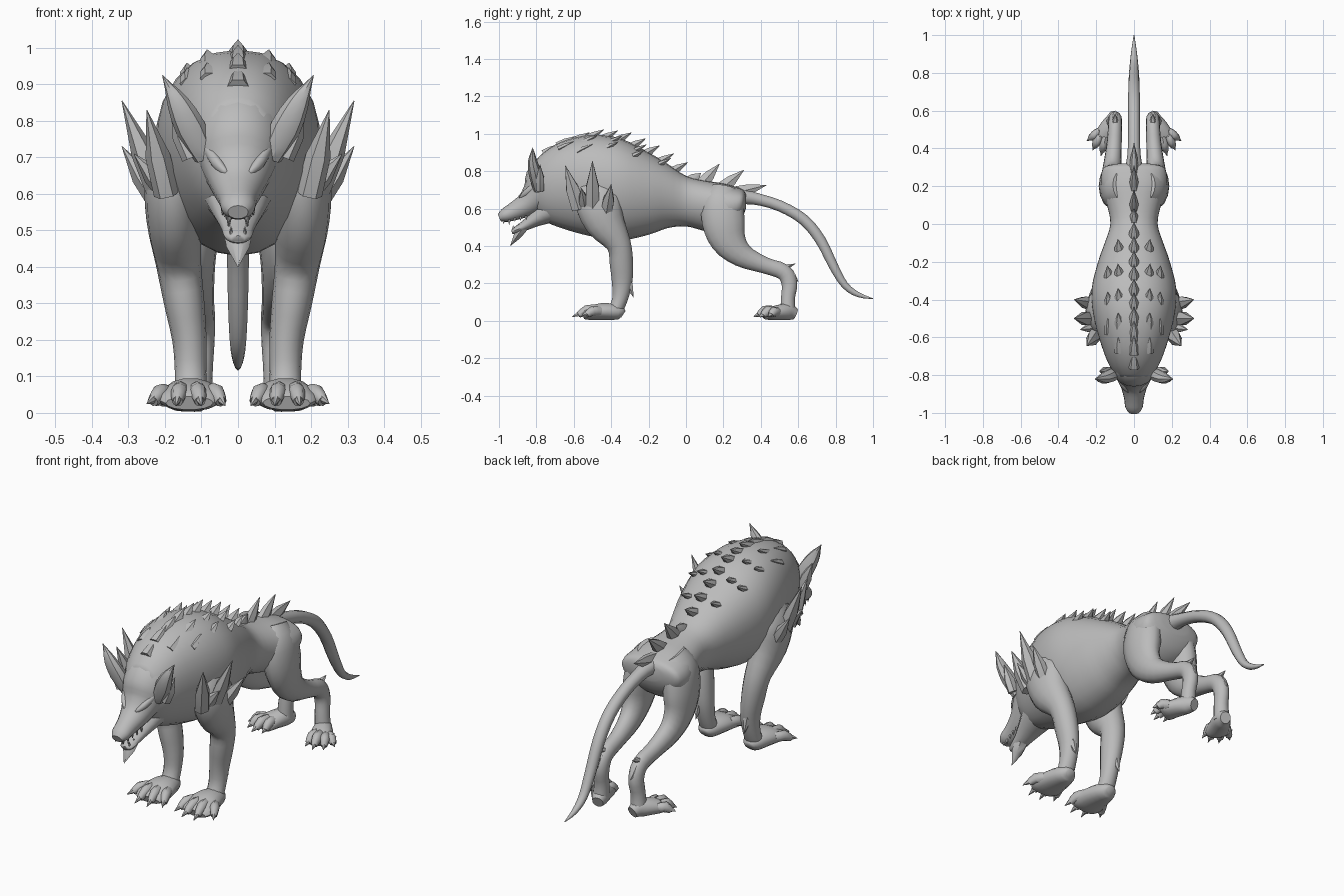
import bpy, bmesh, math
from mathutils import Vector

hide = bpy.data.materials.new("grey hide")
hide.diffuse_color = (0.5, 0.5, 0.5, 1)


def spline(rows, steps):
    """Catmull-Rom interpolation of section rows."""
    out = []
    for i in range(len(rows) - 1):
        p0, p1 = rows[max(i - 1, 0)], rows[i]
        p2, p3 = rows[i + 1], rows[min(i + 2, len(rows) - 1)]
        for k in range(steps):
            t = k / steps
            out.append([0.5 * (2 * b + (c - a) * t + (2 * a - 5 * b + 4 * c - d) * t * t
                               + (3 * b - a - 3 * c + d) * t ** 3)
                        for a, b, c, d in zip(p0, p1, p2, p3)])
    return out + [list(rows[-1])]


def add_tube(bm, rows, n=14, steps=3, power=2.0, axis=None, egg=0.0):
    """Loft rows of (x, y, z, half width, half depth); egg narrows the underside."""
    rows = spline(rows, steps) if steps > 1 else rows
    pts = [Vector(r[:3]) for r in rows]
    rings = []
    for i, r in enumerate(rows):
        t = axis or (pts[min(i + 1, len(pts) - 1)] - pts[max(i - 1, 0)]).normalized()
        side = Vector((1, 0, 0))
        side = (side - t * side.dot(t)).normalized()
        up = t.cross(side)
        ring = []
        for k in range(n):
            c, s = math.cos(2 * math.pi * k / n), math.sin(2 * math.pi * k / n)
            u = math.copysign(abs(c) ** (2 / power), c) * r[3] * (1 - egg * s)
            v = math.copysign(abs(s) ** (2 / power), s) * r[4]
            ring.append(bm.verts.new(pts[i] + side * u + up * v))
        rings.append(ring)
    for a, b in zip(rings, rings[1:]):
        for k in range(n):
            bm.faces.new((a[k], a[(k + 1) % n], b[(k + 1) % n], b[k]))
    bm.faces.new(rings[0])
    bm.faces.new(rings[-1])


def add_spike(bm, base, tip, a, b, bulge=0.8):
    """Pointed blade with a half width a and half depth b."""
    base, tip = Vector(base), Vector(tip)
    mid = base.lerp(tip, 0.45)
    add_tube(bm, [(*base, a, b), (*mid, a * bulge, b * bulge), (*tip, 0.001, 0.001)], 6, 1)


def finish(name, bm, mirror=False, angle=50):
    bmesh.ops.recalc_face_normals(bm, faces=bm.faces[:])
    me = bpy.data.meshes.new(name)
    bm.to_mesh(me)
    bm.free()
    ob = bpy.data.objects.new(name, me)
    bpy.context.collection.objects.link(ob)
    me.materials.append(hide)
    if mirror:
        ob.modifiers.new("mirror", 'MIRROR').use_mirror_merge = False
    bpy.ops.object.select_all(action='DESELECT')
    ob.select_set(True)
    bpy.context.view_layer.objects.active = ob
    bpy.ops.object.shade_smooth_by_angle(angle=math.radians(angle))


# Torso: y, belly height, back height, half width
BODY = [(-.81, .58, .85, .09), (-.75, .53, .91, .13), (-.65, .49, .965, .17),
        (-.5, .45, .995, .212), (-.35, .43, .975, .225), (-.2, .46, .90, .19),
        (-.1, .495, .84, .155), (0, .505, .775, .125), (.1, .48, .75, .143),
        (.2, .47, .735, .173), (.27, .51, .715, .172), (.305, .56, .70, .15),
        (.32, .60, .68, .08)]
POWER = 2.1
bm = bmesh.new()
add_tube(bm, [(0, y, (b + t) / 2, w, (t - b) / 2) for y, b, t, w in BODY],
         24, 3, POWER, Vector((0, 1, 0)), 0.1)
finish("torso", bm)


def back_height(x, y):
    """Height of the back above the point x, y."""
    for p, q in zip(BODY, BODY[1:]):
        if p[0] <= y <= q[0]:
            f = (y - p[0]) / (q[0] - p[0])
            _, b, t, w = [m + (n - m) * f for m, n in zip(p, q)]
            return (b + t) / 2 + (t - b) / 2 * max(0, 1 - abs(x / w) ** POWER) ** (1 / POWER)
    return .7


# Head and snout
bm = bmesh.new()
add_tube(bm, [(0, -.66, .76, .15, .16), (0, -.74, .735, .125, .135), (0, -.79, .675, .102, .095),
              (0, -.85, .622, .074, .066), (0, -.92, .585, .053, .049),
              (0, -.97, .563, .046, .037), (0, -.998, .55, .028, .02)], 16)
finish("head", bm)

# Lower jaw with pointed chin
bm = bmesh.new()
add_tube(bm, [(0, -.72, .60, .10, .08), (0, -.80, .548, .07, .045), (0, -.86, .51, .048, .028),
              (0, -.915, .482, .036, .018), (0, -.932, .476, .02, .01)], 12)
add_spike(bm, (0, -.87, .50), (0, -.94, .40), .04, .03)
finish("lower_jaw", bm)

# Teeth along both jaws
bm = bmesh.new()
for i in range(5):
    y, x = -.975 + i * .03, .022 + i * .005
    size = .035 if i == 1 else .022
    add_spike(bm, (x, y, .540 + i * .006), (x, y, .540 + i * .006 - size), .005, .007)
    add_spike(bm, (x - .003, y + .055, .485 + i * .011), (x - .003, y + .05, .51 + i * .009), .005, .007)
finish("teeth", bm, True)

# Brow ridges, mostly sunk into the head
bm = bmesh.new()
add_tube(bm, [(.03, -.885, .655, .008, .010), (.058, -.853, .685, .016, .018),
              (.09, -.79, .735, .012, .018)], 8)
finish("brow", bm, True, 80)

# Ears
bm = bmesh.new()
add_tube(bm, [(.09, -.785, .70, .03, .03), (.13, -.805, .78, .042, .035),
              (.165, -.82, .85, .03, .026), (.19, -.82, .895, .012, .012),
              (.207, -.82, .925, .001, .001)], 8, 2)
add_spike(bm, (.125, -.78, .70), (.183, -.78, .835), .03, .025, 1.0)
finish("ear", bm, True, 40)

# Front legs
bm = bmesh.new()
add_tube(bm, [(.13, -.46, .76, .05, .09), (.172, -.47, .65, .078, .125), (.175, -.435, .53, .076, .11),
              (.163, -.36, .41, .062, .068), (.147, -.345, .30, .055, .064),
              (.133, -.342, .20, .047, .055), (.13, -.355, .11, .043, .042),
              (.13, -.385, .04, .045, .04)])
add_spike(bm, (.14, -.325, .24), (.14, -.28, .125), .025, .03)
finish("front_leg", bm, True)

# Hind legs
bm = bmesh.new()
add_tube(bm, [(.075, .205, .71, .04, .07), (.10, .195, .64, .07, .11), (.115, .20, .53, .072, .117),
              (.12, .228, .43, .06, .098), (.115, .30, .35, .05, .066), (.105, .42, .297, .04, .045),
              (.10, .52, .262, .037, .045), (.10, .553, .20, .036, .043), (.105, .545, .12, .036, .038),
              (.11, .545, .04, .04, .042)])
add_spike(bm, (.10, .55, .26), (.10, .60, .21), .025, .025)
add_spike(bm, (.10, .50, .275), (.10, .585, .305), .025, .02)
finish("hind_leg", bm, True)


def paw(name, sole, toes):
    """Sole, then toes given as knuckle base and claw tip."""
    bm = bmesh.new()
    add_tube(bm, sole, 14)
    for base, tip in toes:
        a, d = Vector(base), Vector(tip)
        k, e = a.lerp(d, .4) + Vector((0, 0, .012)), a.lerp(d, .72)
        add_tube(bm, [(*a, .022, .026), (*k, .024, .027), (*e, .015, .016)], 8, 2)
        add_spike(bm, a.lerp(d, .62) + Vector((0, 0, .008)), d, .012, .014)
    finish(name, bm, True)


paw("front_paw", [(.13, -.335, .035, .025, .02), (.13, -.36, .045, .05, .04),
                  (.13, -.45, .05, .078, .046), (.133, -.52, .037, .085, .034),
                  (.133, -.55, .027, .065, .02)],
    [((.075, -.47, .055), (.035, -.575, .02)), ((.115, -.48, .06), (.10, -.61, .02)),
     ((.155, -.48, .06), (.17, -.61, .02)), ((.19, -.46, .05), (.25, -.56, .025))])
paw("hind_paw", [(.10, .585, .035, .028, .03), (.11, .55, .047, .042, .045),
                 (.135, .50, .045, .053, .042), (.16, .445, .035, .058, .032),
                 (.17, .425, .025, .04, .018)],
    [((.125, .47, .05), (.125, .375, .02)), ((.15, .46, .055), (.175, .36, .02)),
     ((.18, .465, .05), (.22, .39, .02)), ((.185, .49, .045), (.25, .44, .025))])

# Tail
bm = bmesh.new()
add_tube(bm, [(0, .24, .67, .06, .055), (0, .36, .655, .036, .035), (0, .50, .615, .031, .031),
              (0, .63, .54, .031, .031), (0, .72, .43, .03, .03), (0, .79, .29, .027, .026),
              (0, .85, .19, .022, .02), (0, .92, .14, .014, .014), (0, 1.0, .118, .002, .002)], 10)
finish("tail", bm)

# Low ridge of swept-back spines, taller over the rump
bm = bmesh.new()
for i in range(10):
    y = -.74 + i * .075
    z = back_height(0, y)
    add_spike(bm, (0, y - .02, z - .025), (0, y + .075, z + .03), .032, .028)
for y, dy, h in ((.08, .10, .085), (.19, .12, .07), (.27, .16, .01), (.02, .06, .02)):
    z = back_height(0, y)
    add_spike(bm, (0, y, z - .03), (0, y + dy, z + h), .026, .04)
finish("back_spines", bm, False, 40)

# Flat scales lying along the flanks
bm = bmesh.new()
for x, start, gap, count in ((.075, -.66, .13, 5), (.13, -.56, .14, 3)):
    for i in range(count):
        y = start + i * gap
        z = back_height(x, y)
        add_spike(bm, (x, y - .02, z - .02), (x + .01, y + .06, z + .022), .03, .018)
finish("side_spines", bm, True, 40)

# Shoulder blades of bone
bm = bmesh.new()
for base, tip, a, b in (((.195, -.575, .60), (.25, -.645, .83), .036, .042),
                        ((.215, -.50, .60), (.318, -.50, .855), .034, .042),
                        ((.22, -.425, .58), (.318, -.40, .73), .03, .035),
                        ((.19, -.54, .60), (.285, -.56, .71), .03, .03)):
    add_spike(bm, base, tip, a, b, 0.95)
finish("shoulder_spikes", bm, True, 40)
